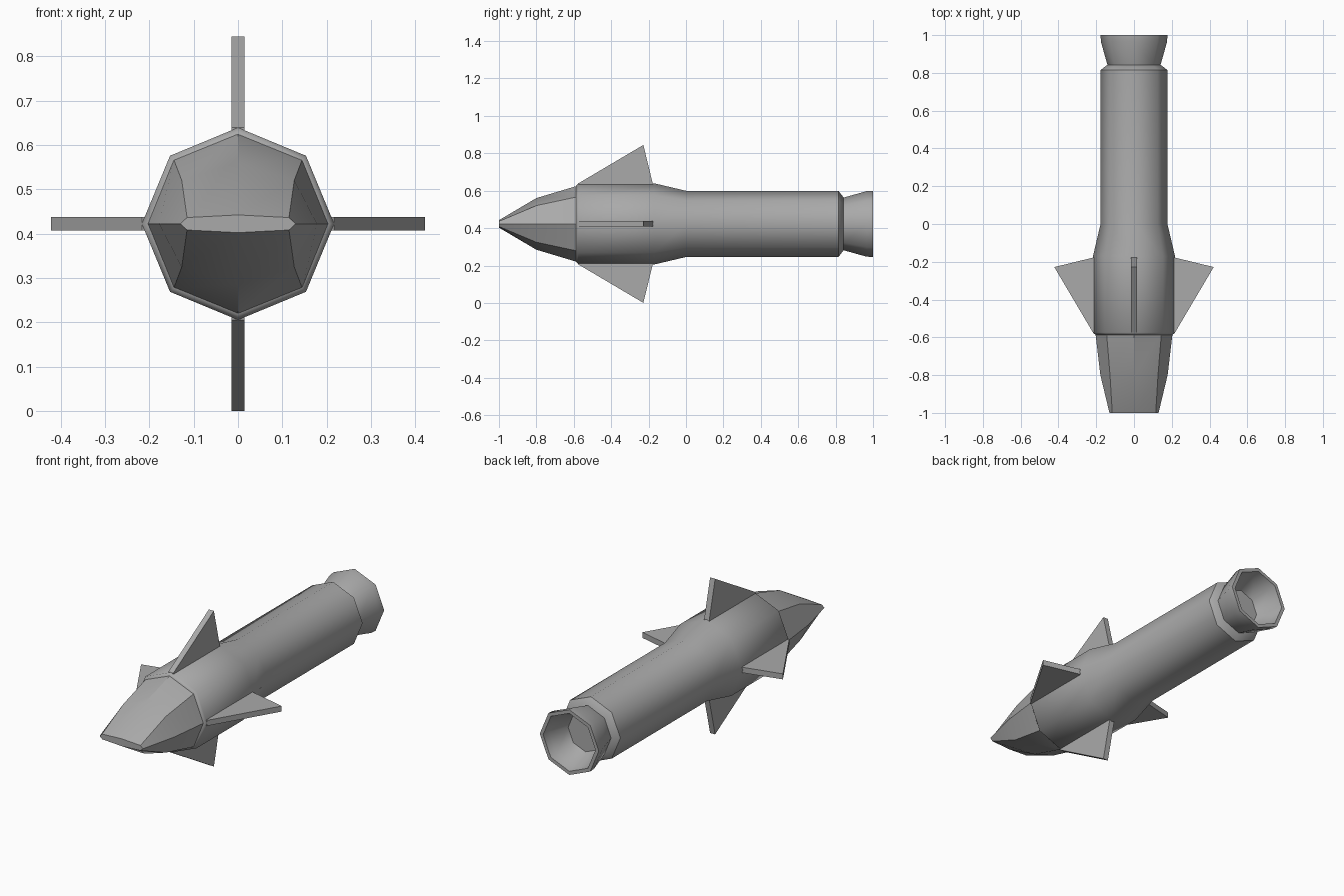
import bpy, bmesh
from math import sin, cos, pi, radians

old = bpy.data.objects.get("Cube")
if old:
    bpy.data.objects.remove(old, do_unlink=True)

AXIS_Z = 0.4225
SIDES = 8

grey = bpy.data.materials.new("plain_grey")
grey.use_nodes = True
colour = (0.4, 0.4, 0.4, 1)
grey.diffuse_color = colour
grey.node_tree.nodes["Principled BSDF"].inputs["Base Color"].default_value = colour


def finish(bm, name, angle=None):
    """Turn a bmesh into a named object, smooth below the given angle."""
    bmesh.ops.recalc_face_normals(bm, faces=bm.faces)
    mesh = bpy.data.meshes.new(name)
    bm.to_mesh(mesh)
    bm.free()
    mesh.materials.append(grey)
    obj = bpy.data.objects.new(name, mesh)
    bpy.context.collection.objects.link(obj)
    obj.location.z = AXIS_Z
    if angle:
        bpy.ops.object.select_all(action="DESELECT")
        obj.select_set(True)
        bpy.context.view_layer.objects.active = obj
        bpy.ops.object.shade_smooth_by_angle(angle=radians(angle))
    return obj


def loft(name, rings, angle):
    """Bridge rings of points and close both ends."""
    bm = bmesh.new()
    loops = [[bm.verts.new(p) for p in ring] for ring in rings]
    for a, b in zip(loops, loops[1:]):
        n = len(a)
        for i in range(n):
            j = (i + 1) % n
            bm.faces.new((a[i], a[j], b[j], b[i]))
    bm.faces.new(loops[0])
    bm.faces.new(loops[-1])
    return finish(bm, name, angle)


def turned(name, profile, angle=47):
    """Eight-sided part around the long axis from (radius, y) pairs."""
    steps = [2 * pi * i / SIDES for i in range(SIDES)]
    return loft(name, [[(r * cos(t), y, r * sin(t)) for t in steps]
                       for r, y in profile], angle)


# Body with wide collar and chamfered rear
turned("body", [(0.204, -0.587), (0.217, -0.575), (0.217, -0.17),
                (0.177, 0), (0.177, 0.815), (0.142, 0.842)])

# Hollow flared nozzle
turned("nozzle", [(0.138, 0.835), (0.142, 0.847), (0.175, 0.965), (0.177, 1),
                  (0.157, 1), (0.148, 0.96), (0.105, 0.86)])


# Wedge nose flattening to a wide tip: y, side, corner x, corner z, top
def nose_ring(y, side, cx, cz, top):
    return [(side, y, 0), (cx, y, cz), (0, y, top), (-cx, y, cz),
            (-side, y, 0), (-cx, y, -cz), (0, y, -top), (cx, y, -cz)]


loft("nose", [nose_ring(-0.58, 0.204, 0.145, 0.145, 0.204),
              nose_ring(-0.80, 0.178, 0.127, 0.098, 0.138),
              nose_ring(-1.0, 0.130, 0.115, 0.014, 0.020)], 35)

# Four swept fins, each a thin plate
outline = [(0.18, -0.575), (0.217, -0.575), (0.422, -0.228),
           (0.217, -0.178), (0.18, -0.17)]
for k, label in enumerate(("left", "top", "right", "bottom")):
    bm = bmesh.new()
    face = bm.faces.new([bm.verts.new((r, y, -0.015)) for r, y in outline])
    out = bmesh.ops.extrude_face_region(bm, geom=[face])["geom"]
    bmesh.ops.translate(bm, vec=(0, 0, 0.03),
                        verts=[v for v in out if isinstance(v, bmesh.types.BMVert)])
    fin = finish(bm, label + "_fin")
    fin.rotation_euler.y = -k * pi / 2
